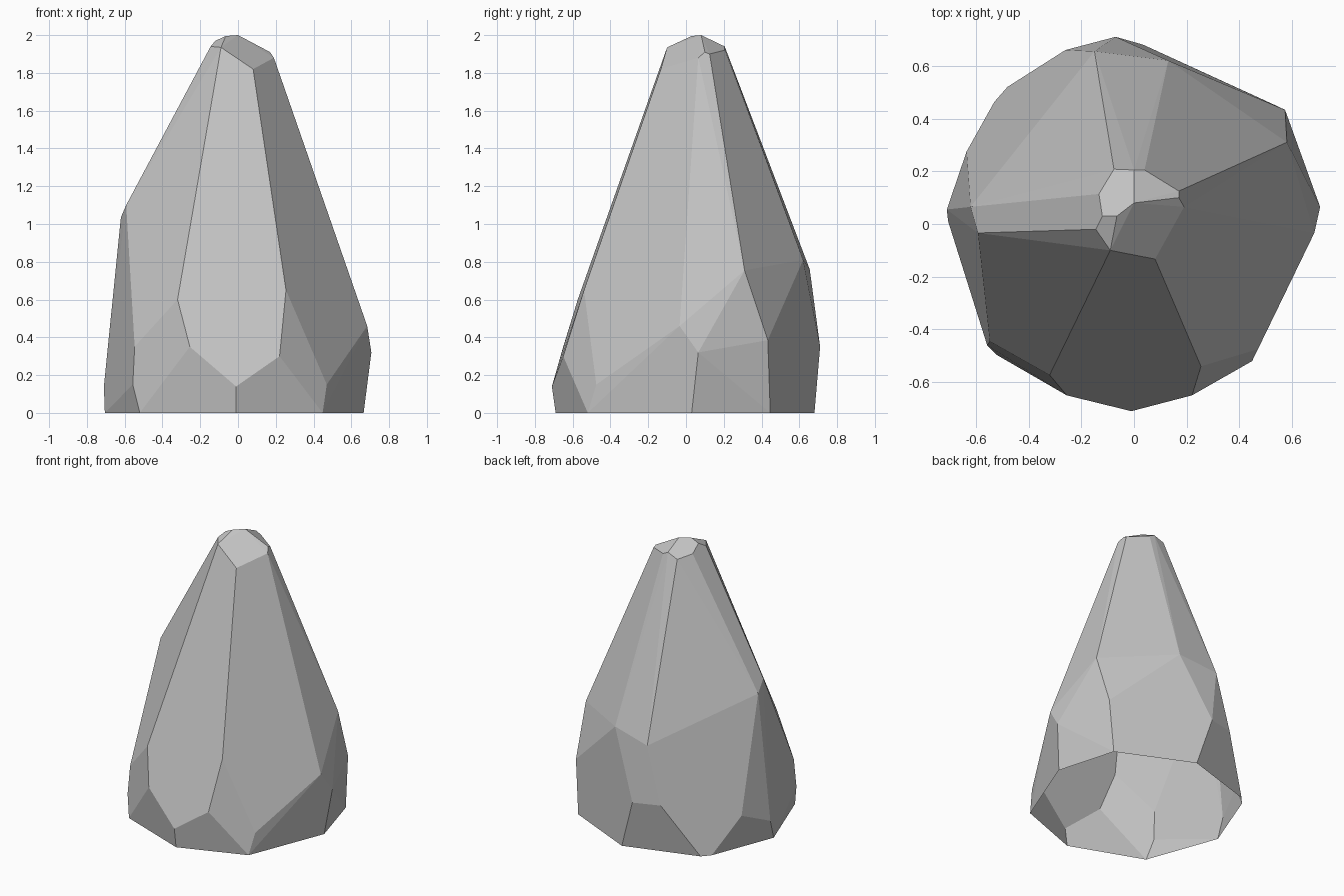
import bpy
import bmesh
from math import radians

# Remove the default object
default_object = bpy.data.objects.get("Cube")
if default_object:
    bpy.data.objects.remove(default_object, do_unlink=True)


def make_material(name, colour):
    """Flat material shown the same in the viewport and in a render."""
    material = bpy.data.materials.new(name)
    material.use_nodes = True
    material.diffuse_color = colour
    shader = next(node for node in material.node_tree.nodes
                  if node.type == "BSDF_PRINCIPLED")
    shader.inputs["Base Color"].default_value = colour
    shader.inputs["Roughness"].default_value = 0.9
    return material


def make_faceted_stone(name, corner_groups, material):
    """Stretch a chiselled skin around the corners, leaving the underside open."""
    bm = bmesh.new()
    for group in corner_groups:
        for corner in group:
            bm.verts.new(corner)

    hull = bmesh.ops.convex_hull(bm, input=list(bm.verts))
    inside = set(hull["geom_interior"]) | set(hull["geom_unused"])
    loose = [item for item in inside
             if isinstance(item, bmesh.types.BMVert) and item.is_valid
             and not item.link_faces]
    bmesh.ops.delete(bm, geom=loose, context="VERTS")
    bmesh.ops.recalc_face_normals(bm, faces=list(bm.faces))

    # Open underside
    bm.normal_update()
    underside = [face for face in bm.faces
                 if all(vert.co.z < 0.001 for vert in face.verts)]
    bmesh.ops.delete(bm, geom=underside, context="FACES")

    # Merge almost flat neighbours into clean facets
    bmesh.ops.dissolve_limit(bm, angle_limit=radians(4),
                             verts=list(bm.verts), edges=list(bm.edges))
    for face in bm.faces:
        face.smooth = False

    mesh = bpy.data.meshes.new(name)
    bm.to_mesh(mesh)
    bm.free()
    mesh.materials.append(material)
    stone = bpy.data.objects.new(name, mesh)
    bpy.context.collection.objects.link(stone)
    return stone


# Chipped tip
crown = [
    (0, .08, 2), (-.065, .03, 1.995), (-.12, .03, 1.97),
    (-.145, -.02, 1.94), (-.09, -.1, 1.935), (.08, -.133, 1.82),
    (.19, .065, 1.88), (.17, .1, 1.91), (.17, .125, 1.9),
    (.04, .205, 1.92), (0, .205, 1.94), (-.076, .208, 1.91),
    (-.133, .114, 1.93),
]

# Front corners of the body
front_body = [
    (-.32, -.573, .6), (-.255, -.65, .35), (-.01, -.71, .14),
    (.22, -.65, .3), (.254, -.54, .65), (.47, -.475, .15),
    (-.547, -.445, .35), (-.557, -.46, .15),
]

# Side and back corners of the body
rear_body = [
    (.684, -.034, .46), (.706, .065, .32), (.58, .31, .755),
    (.573, .433, .385), (.13, .62, .81), (.03, .66, .63),
    (-.07, .71, .35), (-.26, .66, .36), (-.15, .655, .76),
    (-.635, .275, .24), (-.71, .055, .14), (-.62, .065, 1.035),
    (-.592, -.034, 1.1),
]

# Rim on the ground
rim = [(x, y, 0) for x, y in (
    (-.01, -.69), (.448, -.52), (.665, .03), (.546, .446), (.035, .68),
    (-.48, .52), (-.53, .463), (-.705, .01), (-.52, -.497),
)]

stone_grey = make_material("stone grey", (.55, .55, .55, 1))
make_faceted_stone("rock", (crown, front_body, rear_body, rim), stone_grey)
